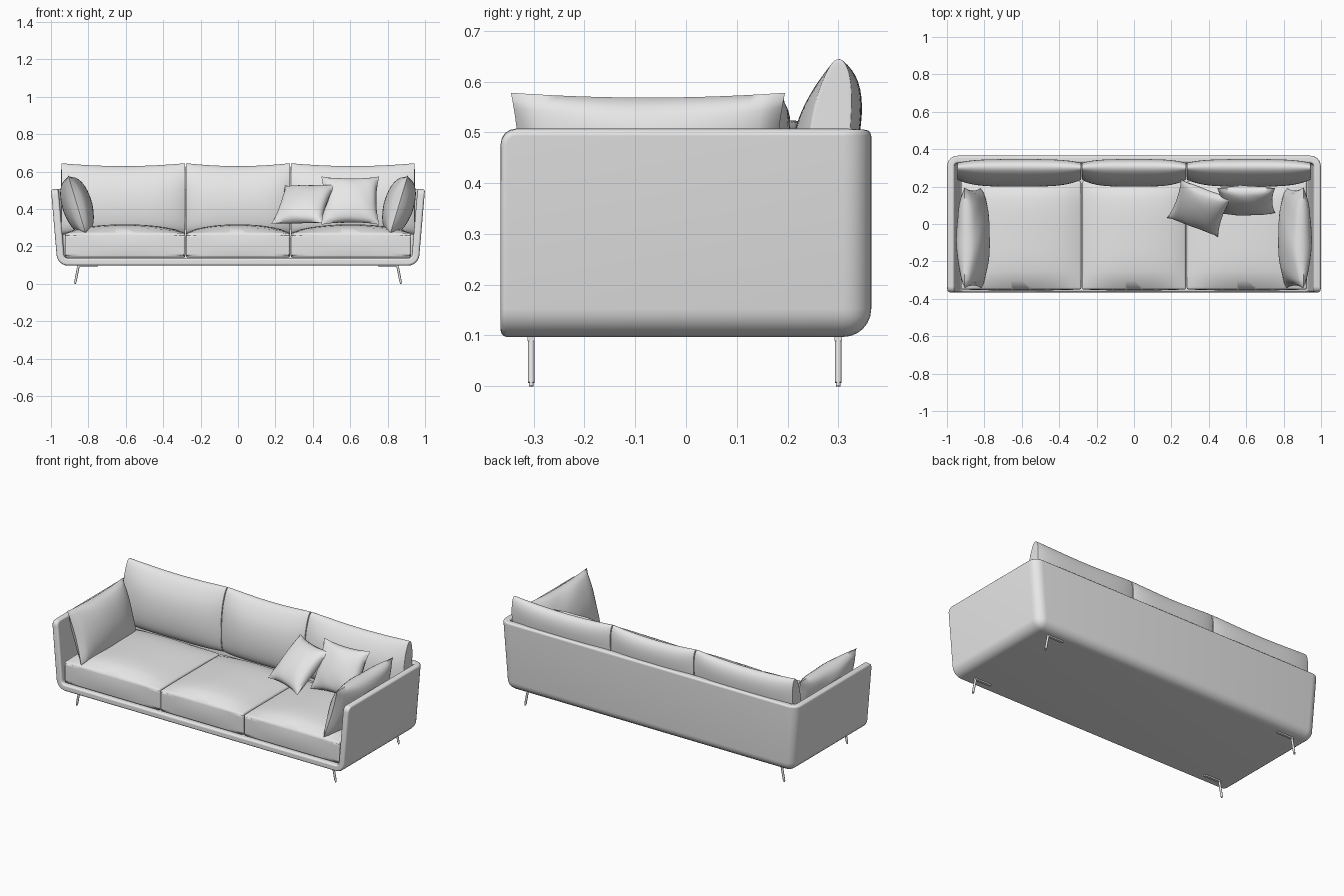
import bpy, bmesh, math
from mathutils import Vector, Matrix

old = bpy.data.objects.get("Cube")
if old:
    bpy.data.objects.remove(old)

fabric = bpy.data.materials.new("light_grey")
fabric.use_nodes = True
fabric.diffuse_color = (0.8, 0.8, 0.8, 1)
fabric.node_tree.nodes["Principled BSDF"].inputs["Base Color"].default_value = (0.8, 0.8, 0.8, 1)


def finish(name, bm, angle=None):
    """Turn a bmesh into a smooth shaded object."""
    mesh = bpy.data.meshes.new(name)
    bm.to_mesh(mesh)
    bm.free()
    mesh.materials.append(fabric)
    ob = bpy.data.objects.new(name, mesh)
    bpy.context.collection.objects.link(ob)
    for p in mesh.polygons:
        p.use_smooth = True
    if angle:
        bpy.ops.object.select_all(action='DESELECT')
        ob.select_set(True)
        bpy.context.view_layer.objects.active = ob
        bpy.ops.object.shade_smooth_by_angle(angle=math.radians(angle))
    return ob


def round_edges(ob, width, segments=4):
    m = ob.modifiers.new("rounding", 'BEVEL')
    m.width = width
    m.segments = segments
    m.limit_method = 'ANGLE'
    m.angle_limit = math.radians(50)
    m.harden_normals = True


# Shell: tapered tray open to the top and front, thickened inward
def shell():
    bm = bmesh.new()
    bmesh.ops.create_cube(bm, size=2)
    for v in bm.verts:
        v.co.x *= 1.0 if v.co.z > 0 else 0.965
        v.co.y *= 0.365
        v.co.z = 0.505 if v.co.z > 0 else 0.097
    bm.normal_update()
    gone = [f for f in bm.faces if f.normal.z > 0.9 or f.normal.y < -0.9]
    bmesh.ops.delete(bm, geom=gone, context='FACES')
    tips = [v for v in bm.verts if v.co.z > 0.4 and v.co.y < 0]
    bmesh.ops.bevel(bm, geom=tips, offset=0.03, segments=4, profile=0.5, affect='VERTICES')
    folds = [e for e in bm.edges if not e.is_boundary]
    bmesh.ops.bevel(bm, geom=folds, offset=0.055, segments=6, profile=0.5, affect='EDGES')
    ob = finish("sofa_shell", bm)
    s = ob.modifiers.new("thickness", 'SOLIDIFY')
    s.thickness = 0.04
    s.offset = -1
    round_edges(ob, 0.012, 3)


# Seat cushion: box with a domed top
def seat(name, x0, x1):
    bm = bmesh.new()
    bmesh.ops.create_cube(bm, size=2)
    bmesh.ops.subdivide_edges(bm, edges=bm.edges[:], cuts=11, use_grid_fill=True)
    for v in bm.verts:
        u, w, h = v.co
        crown = 0.048 * (1 - u ** 2) ** 0.7 * (1 - w ** 4) ** 0.7 if h > 0 else 0
        bulge = 0.006 * (1 - u ** 2) * (1 - h ** 2)
        v.co = ((x0 + x1) / 2 + u * (x1 - x0) / 2,
                -0.06 + w * (0.29 + bulge),
                0.205 + h * 0.065 + crown)
    round_edges(finish(name, bm), 0.022)


# Back cushion: leaning side profile lofted across the width
BACK = [(0.22, 0.26), (0.2, 0.34), (0.198, 0.43), (0.215, 0.52), (0.25, 0.585),
        (0.285, 0.628), (0.318, 0.632), (0.343, 0.6), (0.35, 0.54), (0.335, 0.45),
        (0.325, 0.34), (0.32, 0.26)]


def back_cushion(name, x0, x1):
    bm = bmesh.new()
    rings = []
    for u in (-1, -0.97, -0.85, -0.6, -0.3, 0, 0.3, 0.6, 0.85, 0.97, 1):
        depth = 1 - 0.4 * abs(u) ** 5
        x = (x0 + x1) / 2 + u * (x1 - x0) / 2
        rings.append([bm.verts.new((x, 0.295 + (y - 0.295) * depth,
                                    z + 0.016 * u * u * (z > 0.5)))
                      for y, z in BACK])
    n = len(BACK)
    for a, b in zip(rings, rings[1:]):
        for i in range(n):
            j = (i + 1) % n
            bm.faces.new((a[i], a[j], b[j], b[i]))
    # Caps with an inner loop to keep the corners tight
    for r in (rings[0], rings[-1]):
        cap = bm.faces.new(r)
        bmesh.ops.inset_region(bm, faces=[cap], thickness=0.015)
    bmesh.ops.recalc_face_normals(bm, faces=bm.faces[:])
    ob = finish(name, bm)
    ob.modifiers.new("smooth", 'SUBSURF').levels = 2
    ob.modifiers["smooth"].render_levels = 2


# Loose pillow: two puffed sheets sewn at the rim, aimed by its two edge directions
def pillow(name, centre, across, up, width, height, depth, pinch):
    bm = bmesh.new()
    for side in (1, -1):
        made = bmesh.ops.create_grid(bm, x_segments=24, y_segments=24, size=1)
        for v in made["verts"]:
            u, w = v.co.x, v.co.y
            a, b = max(0, 1 - u * u), max(0, 1 - w * w)
            crease = 1 + 0.06 * math.sin(7 * u + 4 * w) * (1 - a * b)
            v.co = (width / 2 * u * (1 - pinch * b * u * u),
                    height / 2 * w * (1 - pinch * a * w * w),
                    side * depth / 2 * (a * b) ** 0.5 * crease)
    bmesh.ops.remove_doubles(bm, verts=bm.verts[:], dist=0.0005)
    bmesh.ops.recalc_face_normals(bm, faces=bm.faces[:])
    x = Vector(across).normalized()
    z = x.cross(Vector(up)).normalized()
    y = z.cross(x)
    turn = Matrix((x, y, z)).transposed().to_4x4()
    bm.transform(Matrix.Translation(centre) @ turn)
    finish(name, bm, 60)


# Leg: splayed rod with a narrow foot and a flat mounting bar
def rod(bm, top, bottom, radius):
    a, b = Vector(top), Vector(bottom)
    turn = (a - b).to_track_quat('Z', 'Y').to_matrix().to_4x4()
    bmesh.ops.create_cone(bm, cap_ends=True, segments=12, radius1=radius, radius2=radius,
                          depth=(a - b).length, matrix=Matrix.Translation((a + b) / 2) @ turn)


def leg(name, side, y):
    bm = bmesh.new()
    rod(bm, (side * 0.852, y, 0.1), (side * 0.87, y, 0.007), 0.0065)
    rod(bm, (side * 0.87, y, 0.008), (side * 0.8715, y, 0), 0.0045)
    size = Matrix.Diagonal((0.11, 0.014, 0.01, 1))
    bmesh.ops.create_cube(bm, size=1, matrix=Matrix.Translation((side * 0.805, y, 0.094)) @ size)
    finish(name, bm, 40)


shell()
for label, x0, x1 in (("right", -0.925, -0.282), ("middle", -0.278, 0.278), ("left", 0.282, 0.925)):
    seat(label + "_seat_cushion", x0, x1)
    grow = 0.02
    back_cushion(label + "_back_cushion",
                 x0 - grow * (label == "right"), x1 + grow * (label == "left"))

for label, side in (("left", 1), ("right", -1)):
    pillow(label + "_arm_pillow", (side * 0.86, -0.075, 0.42), (0, 1, 0),
           (side * 0.3, 0, 1), 0.54, 0.33, 0.16, 0.06)
    leg(label + "_front_leg", side, -0.305)
    leg(label + "_back_leg", side, 0.3)

pillow("front_throw_pillow", (0.35, 0.085, 0.425), (0.53, -0.2, 0.01), (0.13, 0.44, 0.43),
       0.29, 0.3, 0.11, 0.1)
pillow("rear_throw_pillow", (0.6, 0.125, 0.445), (1, 0, 0), (0, 0.13, 0.25),
       0.31, 0.29, 0.11, 0.1)
